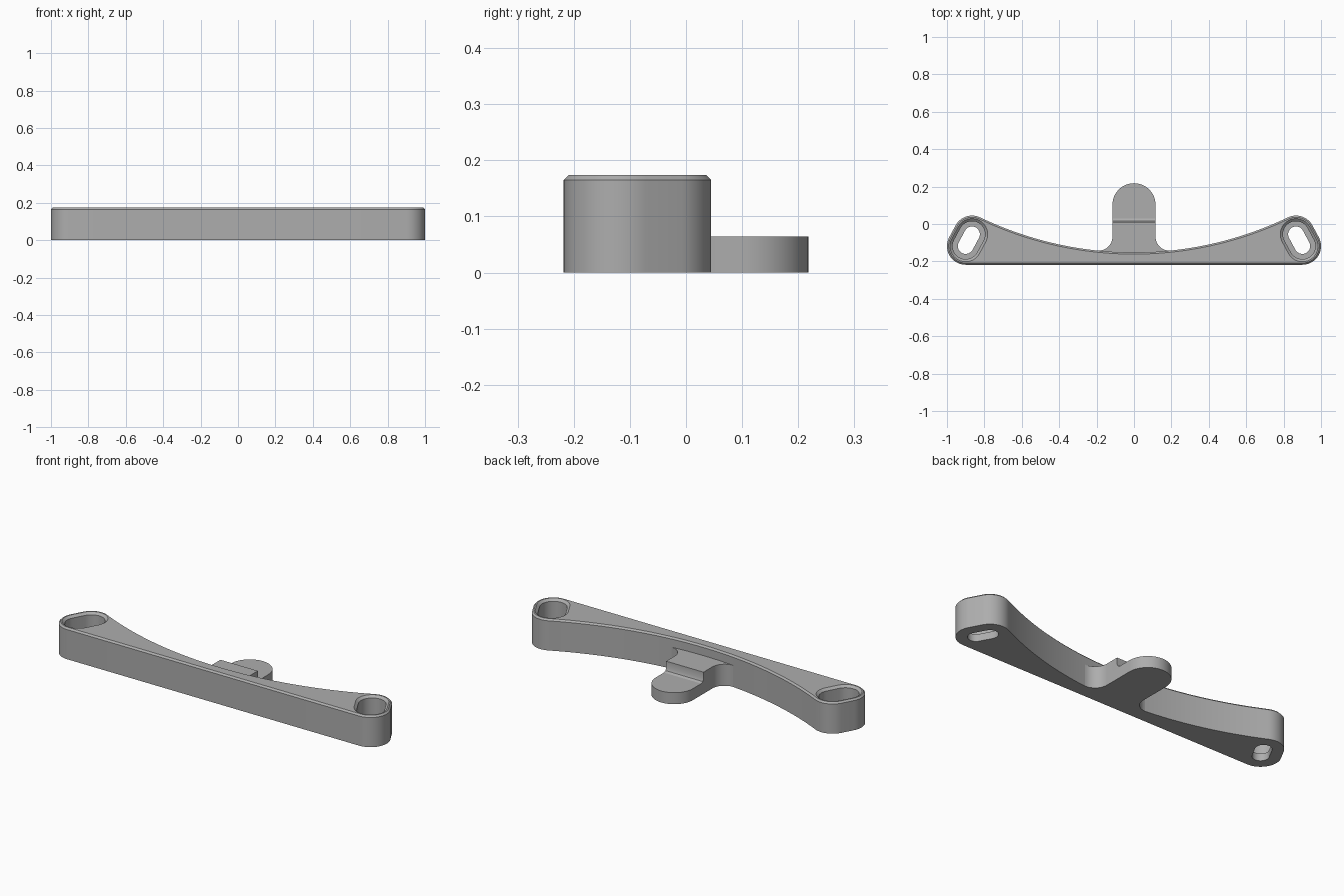
import bpy, bmesh
from math import pi, sin, cos, atan2, hypot

if bpy.data.objects.get("Cube"):
    bpy.data.objects.remove(bpy.data.objects["Cube"])

grey = bpy.data.materials.new("plain grey")
grey.use_nodes = True
grey.diffuse_color = (0.42, 0.42, 0.42, 1)
grey.node_tree.nodes["Principled BSDF"].inputs["Base Color"].default_value = grey.diffuse_color

LOW, HIGH = (0.9, -0.118), (0.866, -0.055)   # centres of the rounded slot ends
END_R, CURVE_R, FRONT, WAIST = 0.1, 1.9, -0.218, -0.152
CURVE_Y = WAIST + CURVE_R


def arc(cx, cy, r, a0, a1, n=16):
    return [(cx + r * cos(a0 + (a1 - a0) * i / n), cy + r * sin(a0 + (a1 - a0) * i / n))
            for i in range(n + 1)]


def mirrored(points):
    """Close a right-hand half outline with its mirror image."""
    return points + [(-x, y) for x, y in reversed(points) if abs(x) > 1e-6]


def loft(name, rings):
    """Solid through (outline, z) rings with equal point counts."""
    bm = bmesh.new()
    loops = [[bm.verts.new((x, y, z)) for x, y in pts] for pts, z in rings]
    for a, b in zip(loops, loops[1:]):
        for i in range(len(a)):
            j = (i + 1) % len(a)
            bm.faces.new((a[i], a[j], b[j], b[i]))
    bm.faces.new(loops[0][::-1])
    bm.faces.new(loops[-1])
    bmesh.ops.recalc_face_normals(bm, faces=bm.faces)
    mesh = bpy.data.meshes.new(name)
    bm.to_mesh(mesh)
    bm.free()
    mesh.materials.append(grey)
    obj = bpy.data.objects.new(name, mesh)
    bpy.context.collection.objects.link(obj)
    return obj


def select(obj):
    bpy.ops.object.select_all(action='DESELECT')
    obj.select_set(True)
    bpy.context.view_layer.objects.active = obj


def cut(obj, cutter):
    mod = obj.modifiers.new("cut", 'BOOLEAN')
    mod.operation, mod.solver, mod.object = 'DIFFERENCE', 'EXACT', cutter
    select(obj)
    bpy.ops.object.modifier_apply(modifier=mod.name)
    bpy.data.objects.remove(cutter)


# Bar outline, inset by a given amount
side = atan2(LOW[1] - HIGH[1], LOW[0] - HIGH[0]) + pi / 2
join = atan2(CURVE_Y - HIGH[1], -HIGH[0])


def bar_outline(inset):
    r = END_R - inset
    half = arc(*LOW, r, -pi / 2, side) + arc(*HIGH, r, side, join)
    half += arc(0, CURVE_Y, CURVE_R + inset, join - pi, -pi / 2, 40)[1:]
    return mirrored(half)


def slot(sign, r):
    pts = arc(*LOW, r, side - pi, side) + arc(*HIGH, r, side, side + pi)
    return [(sign * x, y) for x, y in pts]


# Curved bar with a chamfered top rim
bar = loft("curved_bar", [(bar_outline(0), 0), (bar_outline(0), 0.165),
                          (bar_outline(0.009), 0.174)])

# Deep pockets with chamfered mouths, and narrow slots through their floors
for sign in (1, -1):
    cut(bar, loft("pocket_cutter", [(slot(sign, 0.07), 0.04), (slot(sign, 0.07), 0.162),
                                    (slot(sign, 0.084), 0.174), (slot(sign, 0.084), 0.2)]))
    cut(bar, loft("slot_cutter", [(slot(sign, 0.042), -0.1), (slot(sign, 0.042), 0.1)]))

# Rear tongue and raised block share a filleted root
W, FILLET = 0.115, 0.075
root_x = W + FILLET
root_y = CURVE_Y - (CURVE_R ** 2 - root_x ** 2) ** 0.5 + FILLET
root = [(root_x, -0.165)] + arc(root_x, root_y, FILLET, -pi / 2, -pi, 12)
tongue = loft("rear_tongue", [(mirrored(root + arc(0, 0.103, W, 0, pi / 2, 20)), z)
                              for z in (0, 0.064)])


def block_ring(back, z):
    return mirrored(root + [(W, back)]), z


block = loft("raised_block", [block_ring(0.03, 0.055), block_ring(0.03, 0.064),
                              block_ring(0.016, 0.07), block_ring(0.01, 0.084),
                              block_ring(0.01, 0.12)])

for obj in (bar, tongue, block):
    select(obj)
    bpy.ops.object.shade_smooth_by_angle(angle=pi / 6)
